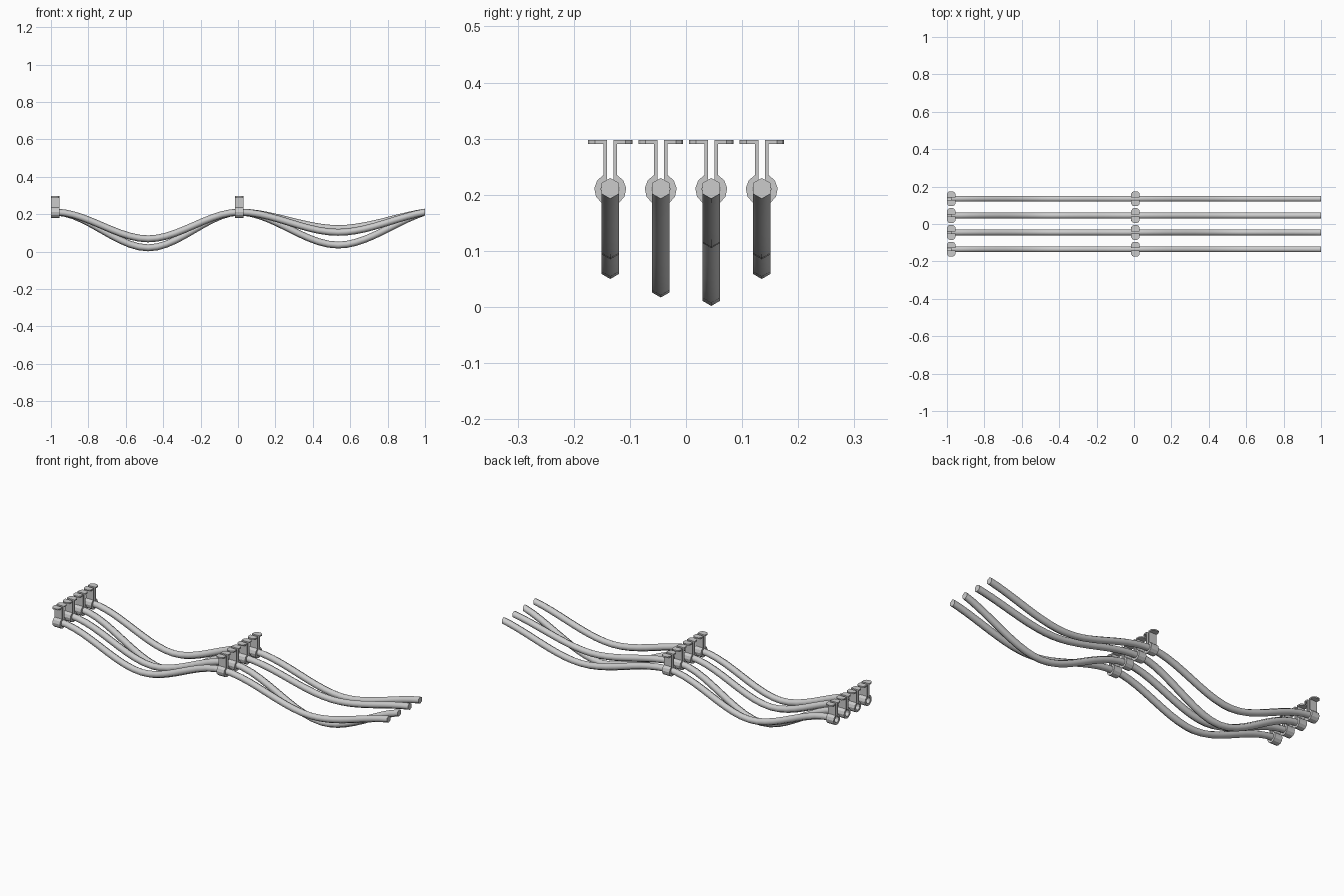
import bpy, bmesh, math
from mathutils import Vector

if "Cube" in bpy.data.objects:
    bpy.data.objects.remove(bpy.data.objects["Cube"])

CABLE_Y = (-0.135, -0.045, 0.045, 0.135)
# lowest underside of each cable in the first and second span
SAGS = ((0.05, 0.085), (0.05, 0.017), (0.002, 0.105), (0.05, 0.085))
CLAMP_X = (-0.9775, 0.0075)
R = 0.0185
Z0 = 0.2115


def finish(name, bm, smooth=False):
    bmesh.ops.recalc_face_normals(bm, faces=bm.faces)
    me = bpy.data.meshes.new(name)
    bm.to_mesh(me)
    bm.free()
    ob = bpy.data.objects.new(name, me)
    bpy.context.collection.objects.link(ob)
    if smooth:
        for p in me.polygons:
            p.use_smooth = len(p.vertices) == 4
    return ob


def extrude(bm, pts, vec):
    face = bm.faces.new([bm.verts.new(p) for p in pts])
    res = bmesh.ops.extrude_face_region(bm, geom=[face], use_keep_orig=True)
    verts = [g for g in res["geom"] if isinstance(g, bmesh.types.BMVert)]
    bmesh.ops.translate(bm, vec=vec, verts=verts)


def ease(t, end_slope=0.0):
    return t * t * (3 - 2 * t) + end_slope * (t * t - t ** 3) * -1


def cable_path(sags, steps=10):
    knots = [(-0.978, Z0), (-0.48, sags[0] + R), (0.0075, Z0),
             (0.535, sags[1] + R), (1.0, Z0)]
    path = [Vector((*knots[0][:1], 0, Z0))]
    for i, ((xa, za), (xb, zb)) in enumerate(zip(knots, knots[1:])):
        slope = 0.8 if i == 3 else 0.0
        for s in range(1, steps + 1):
            t = s / steps
            path.append(Vector((xa + (xb - xa) * t, 0,
                                za + (zb - za) * ease(t, slope))))
    return path


# six-sided sagging cables
for i, (y, sags) in enumerate(zip(CABLE_Y, SAGS)):
    bm = bmesh.new()
    path = cable_path(sags)
    rings = []
    for k, p in enumerate(path):
        tan = (path[min(k + 1, len(path) - 1)] - path[max(k - 1, 0)]).normalized()
        if k in (0, len(path) - 1):
            tan = Vector((1, 0, 0))
        up = Vector((-tan.z, 0, tan.x))
        ring = []
        for a in range(6):
            ang = math.radians(60 * a)
            ring.append(bm.verts.new(p + up * (R * math.cos(ang))
                                     + Vector((0, y + R * math.sin(ang), 0))))
        rings.append(ring)
    for a, b in zip(rings, rings[1:]):
        for j in range(6):
            bm.faces.new((a[j], a[(j + 1) % 6], b[(j + 1) % 6], b[j]))
    bm.faces.new(rings[0])
    bm.faces.new(rings[-1])
    finish(f"cable_{i + 1}", bm, smooth=True)

# hanger clamps: split ring, two upright plates, two outward flanges
W = 0.0225
CZ = 0.2095


def arc(r, a0, a1, n):
    return [(r * math.cos(math.radians(a0 + (a1 - a0) * k / n)),
             CZ + r * math.sin(math.radians(a0 + (a1 - a0) * k / n)))
            for k in range(n + 1)]


for x in CLAMP_X:
    for i, y in enumerate(CABLE_Y):
        bm = bmesh.new()
        for s in (-1, 1):
            prof = [(0.0062, 0.295), (0.0117, 0.295)]
            prof += arc(0.0285, 66, -90, 5) + arc(0.0165, -90, 68, 5)
            extrude(bm, [(x - W, y + s * u, z) for u, z in prof], (2 * W, 0, 0))
            tab = [(-W, 0.0062), (W, 0.0062), (W, 0.027), (0.016, 0.036),
                   (0.008, 0.040), (-0.008, 0.040), (-0.016, 0.036), (-W, 0.027)]
            extrude(bm, [(x + u, y + s * v, 0.291) for u, v in tab], (0, 0, 0.007))
        name = "end_clamp" if x < -0.5 else "middle_clamp"
        finish(f"{name}_{i + 1}", bm)
